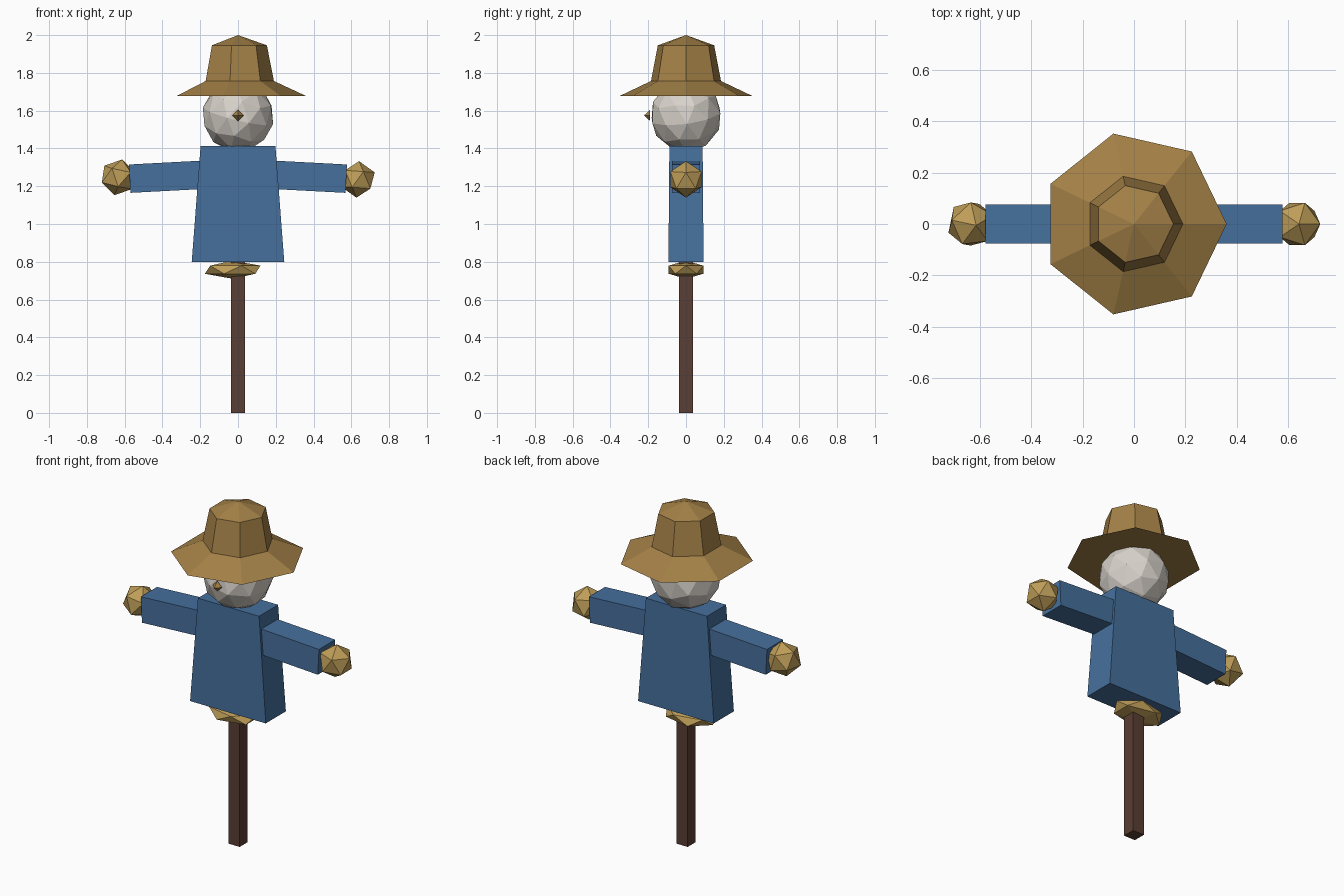
import bpy, bmesh, math
from mathutils import Matrix, Euler

cube = bpy.data.objects.get("Cube")
if cube:
    bpy.data.objects.remove(cube, do_unlink=True)


def material(name, rgb):
    lin = [((c / 255 + 0.055) / 1.055) ** 2.4 for c in rgb] + [1]
    m = bpy.data.materials.new(name)
    m.use_nodes = True
    m.diffuse_color = lin
    m.node_tree.nodes["Principled BSDF"].inputs["Base Color"].default_value = lin
    return m


HAT = material("hat_tan", (164, 129, 71))
STRAW = material("straw_gold", (190, 157, 88))
CLOTH = material("cloth_blue", (70, 112, 157))
WOOD = material("wood_brown", (90, 63, 51))
SACK = material("sack_white", (216, 210, 202))


def finish(name, bm, mat):
    bmesh.ops.recalc_face_normals(bm, faces=bm.faces)
    me = bpy.data.meshes.new(name)
    bm.to_mesh(me)
    bm.free()
    me.materials.append(mat)
    ob = bpy.data.objects.new(name, me)
    bpy.context.collection.objects.link(ob)
    return ob


def ball(name, mat, loc, scale, rot=(0, 0, 0), detail=1):
    bm = bmesh.new()
    turn = Euler([math.radians(a) for a in rot]).to_matrix().to_4x4()
    mx = Matrix.Translation(loc) @ turn @ Matrix.Diagonal((*scale, 1))
    bmesh.ops.create_icosphere(bm, subdivisions=detail, radius=1, matrix=mx)
    return finish(name, bm, mat)


def loft(name, mat, rings):
    """Skin between rings of points, closing both ends."""
    bm = bmesh.new()
    loops = [[bm.verts.new(p) for p in ring] for ring in rings]
    for a, b in zip(loops, loops[1:]):
        n = max(len(a), len(b))
        for i in range(n):
            j = (i + 1) % n
            bm.faces.new((a[i], a[j], b[0]) if len(b) == 1 else (a[i], a[j], b[j], b[i]))
    for end in (loops[0], loops[-1]):
        if len(end) > 2:
            bm.faces.new(end)
    return finish(name, bm, mat)


def rect(hx, hy, z):
    return [(-hx, -hy, z), (hx, -hy, z), (hx, hy, z), (-hx, hy, z)]


def polygon(r, z, sides=7):
    step = math.tau / sides
    return [(r * math.cos(i * step), r * math.sin(i * step), z) for i in range(sides)]


# Post and straw tuft under the shirt
loft("post", WOOD, [rect(0.037, 0.037, 0), rect(0.037, 0.037, 0.9)])
ball("waist_straw", STRAW, (-0.028, 0, 0.758), (0.165, 0.108, 0.048))

# Shirt and drooping sleeves with straw hands
loft("shirt", CLOTH, [rect(0.245, 0.093, 0.8), rect(0.198, 0.088, 1.413)])
for side, label in ((1, "left"), (-1, "right")):
    ends = []
    for x, z in ((0.1, 1.265), (0.573, 1.24)):
        ends.append([(side * (x + 0.05 * dz), dy, z + dz)
                     for dy, dz in ((-0.075, -0.075), (0.075, -0.075),
                                    (0.075, 0.075), (-0.075, 0.075))])
    loft(label + "_sleeve", CLOTH, ends)
ball("left_hand", STRAW, (0.634, 0, 1.236), (0.097,) * 3, (0, 4, 0))
ball("right_hand", STRAW, (-0.634, 0, 1.247), (0.097,) * 3, (8, 10, 25))

# Head and pointed nose
ball("head", SACK, (0, 0, 1.573), (0.191,) * 3, (12, 10, 20), 2)
nose = 0.03
loft("nose", HAT, [[(0, -0.222, 1.575)][:1] * 0 or
                   [(-nose, -0.19, 1.575), (0, -0.19, 1.575 - nose),
                    (nose, -0.19, 1.575), (0, -0.19, 1.575 + nose)],
                   [(0, -0.222, 1.575)]])

# Seven-sided hat
loft("hat", HAT, [polygon(0.36, 1.678), polygon(0.19, 1.757),
                  polygon(0.153, 1.946), [(0, 0, 2)]])
